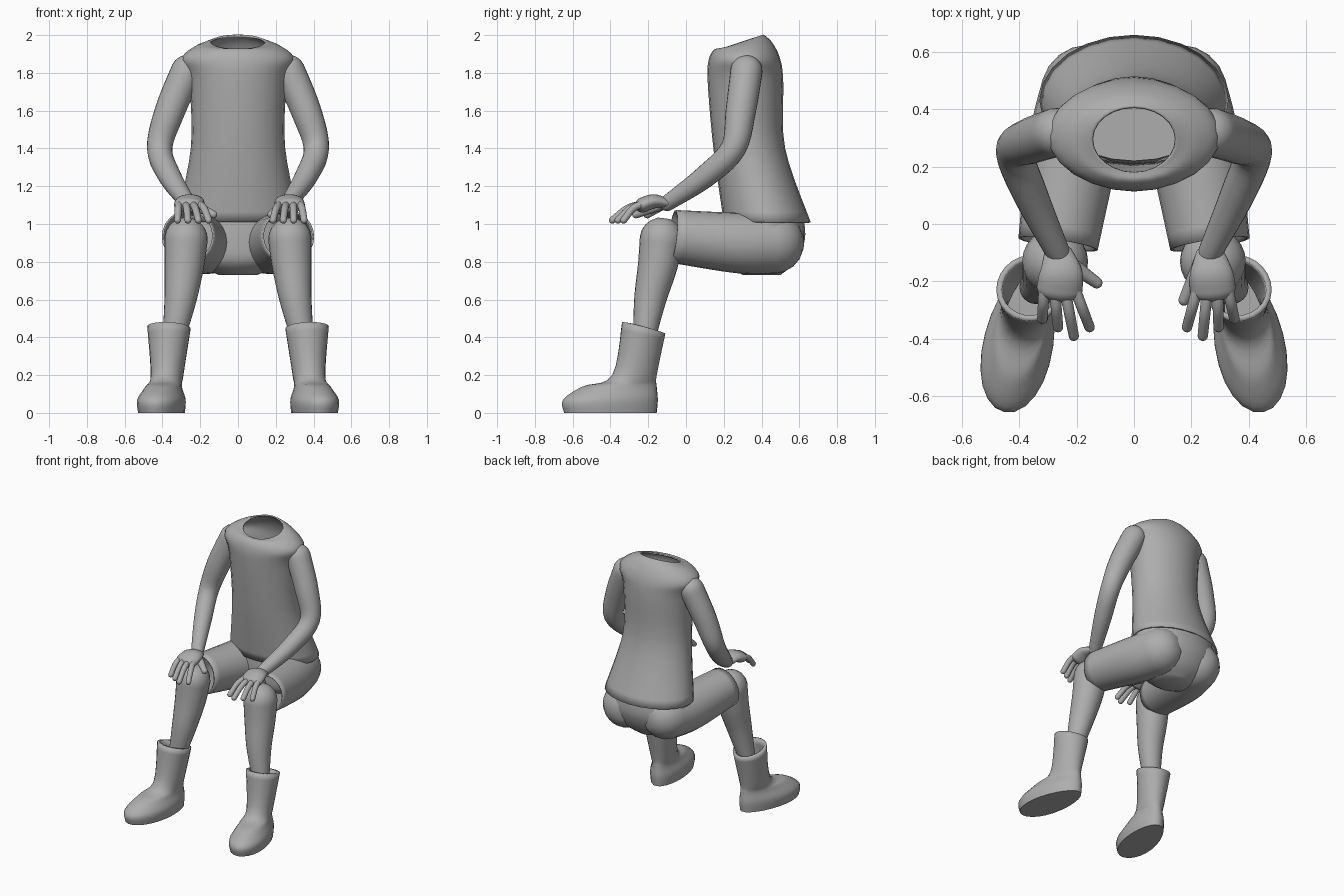
import bpy
from math import sin, cos, pi
from mathutils import Vector, Matrix

cube = bpy.data.objects.get("Cube")
if cube:
    bpy.data.objects.remove(cube)

grey = bpy.data.materials.new("plain_grey")
grey.use_nodes = True
colour = (.42, .42, .42, 1)
grey.diffuse_color = colour
grey.node_tree.nodes["Principled BSDF"].inputs["Base Color"].default_value = colour

SIDES = 24
STEPS = 5
CIRCLE = [(cos(2 * pi * j / SIDES), sin(2 * pi * j / SIDES)) for j in range(SIDES)]


def spline(rows):
    """Pass a smooth curve through rows of values."""
    rows = [Vector(row) for row in rows]
    rows = [rows[0], *rows, rows[-1]]
    result = []
    for before, start, end, after in zip(rows, rows[1:], rows[2:], rows[3:]):
        leave, arrive = (end - before) / 2, (after - start) / 2
        for step in range(STEPS):
            t = step / STEPS
            ease = t * t * (3 - 2 * t)
            result.append(start.lerp(end, ease) + leave * (t * (1 - t) ** 2)
                          - arrive * (t * t * (1 - t)))
    return result + [rows[-1]]


def skin(name, rings, close_start=True, close_end=True, wall=0):
    """Join rings of points into one surface, with an optional wall thickness."""
    verts = [point for ring in rings for point in ring]
    faces = []
    for i in range(0, len(verts) - SIDES, SIDES):
        for j in range(SIDES):
            k = (j + 1) % SIDES
            faces.append((i + j, i + k, i + SIDES + k, i + SIDES + j))
    if close_start:
        faces.append(tuple(reversed(range(SIDES))))
    if close_end:
        faces.append(tuple(range(len(verts) - SIDES, len(verts))))
    mesh = bpy.data.meshes.new(name)
    mesh.from_pydata(verts, [], faces)
    mesh.materials.append(grey)
    mesh.polygons.foreach_set("use_smooth", [True] * len(faces))
    mesh.set_sharp_from_angle(angle=pi / 4)
    obj = bpy.data.objects.new(name, mesh)
    bpy.context.collection.objects.link(obj)
    if wall:
        shell = obj.modifiers.new("wall", "SOLIDIFY")
        shell.thickness = wall
        shell.offset = -1


def tube(name, joints, side, flat=1, open_end=False, wall=0):
    """Round limb through joints of (x, y, z, radius), with domed ends."""
    path = spline(joints)
    spots = [Vector((p[0] * side, p[1], p[2])) for p in path]
    rings = []

    def add_ring(spot, along, radius):
        across = Vector((1, 0, 0))
        across = (across - along * across.dot(along)).normalized()
        up = along.cross(across) * flat
        rings.append([spot + (across * c + up * s) * radius for c, s in CIRCLE])

    last = len(path) - 1
    dome = [pi / 2 * k / STEPS for k in range(1, STEPS)]
    for i, spot in enumerate(spots):
        along = (spots[min(i + 1, last)] - spots[max(i - 1, 0)]).normalized()
        radius = path[i][3]
        if i == 0:
            for a in reversed(dome):
                add_ring(spot - along * radius * flat * sin(a), along, radius * cos(a))
        add_ring(spot, along, radius)
        if i == last and not open_end:
            for a in dome:
                add_ring(spot + along * radius * flat * sin(a), along, radius * cos(a))
    skin(name, rings, close_end=not open_end, wall=wall)


def level(z, y, wide, deep, tilt=0):
    return z, y, wide, deep, tilt


def stack(name, levels, taper=0, place=Matrix(), **options):
    """Body of level ovals; taper narrows the back, tilt lifts the back."""
    rings = []
    for z, y, wide, deep, tilt in spline(levels):
        rings.append([place @ Vector((wide * c * (1 - taper * deep * s),
                                      y + deep * s, z + tilt * deep * s))
                      for c, s in CIRCLE])
    skin(name, rings, **options)


# Shirt, open at the hem and neck
hem = level(z=1.01, y=.43, wide=.33, deep=.23)
waist = level(z=1.4, y=.335, wide=.25, deep=.19)
chest = level(z=1.75, y=.315, wide=.26, deep=.2)
shoulders = level(z=1.87, y=.31, wide=.3, deep=.19)
collar = level(z=1.94, y=.305, wide=.23, deep=.155, tilt=.1)
neckline = level(z=1.965, y=.295, wide=.145, deep=.115, tilt=.33)
stack("shirt", [hem, waist, chest, shoulders, collar, neckline],
      close_start=False, close_end=False, wall=.01)

# Seat of the shorts
stack("shorts_seat", [
    level(z=.73, y=.4, wide=.1, deep=.1),
    level(z=.8, y=.4, wide=.26, deep=.18),
    level(z=.92, y=.42, wide=.315, deep=.21),
    level(z=1.05, y=.42, wide=.3, deep=.2),
])

for side, label in ((1, "left"), (-1, "right")):
    # Shorts leg with an open cuff
    buttock = (.16, .46, .9, .165)
    thigh = (.21, .27, .9, .16)
    cuff = (.265, -.07, .935, .14)
    tube(label + "_shorts_leg", [buttock, thigh, cuff], side, open_end=True, wall=.01)

    # Knee and shin
    knee = (.275, -.13, .92, .115)
    calf = (.285, -.15, .78, .105)
    shin = (.305, -.19, .6, .085)
    ankle = (.34, -.22, .4, .06)
    tube(label + "_shin", [knee, calf, shin, ankle], side)

    # Boot with a flat sole and an open, tilted top
    stack(label + "_boot", [
        level(z=0, y=0, wide=.115, deep=.25),
        level(z=.07, y=0, wide=.12, deep=.256),
        level(z=.14, y=.05, wide=.09, deep=.2),
        level(z=.2, y=.13, wide=.085, deep=.12),
        level(z=.45, y=.18, wide=.115, deep=.115, tilt=-.27),
    ], taper=.5, close_end=False, wall=.02,
        place=Matrix.Translation((side * .4, -.4, 0)) @ Matrix.Rotation(side * .2, 4, "Z"))

    # Arm
    shoulder = (.27, .32, 1.81, .085)
    upper_arm = (.36, .29, 1.6, .08)
    elbow = (.415, .25, 1.4, .067)
    forearm = (.36, .1, 1.25, .06)
    wrist = (.265, -.1, 1.11, .042)
    tube(label + "_arm", [shoulder, upper_arm, elbow, forearm, wrist], side)

    # Palm; the right hand turns a little further inward
    turn = 0 if side > 0 else -.03
    heel = (.265, -.1, 1.11, .05)
    palm = (.27 + turn / 2, -.17, 1.12, .075)
    knuckles = (.275 + turn / 2, -.23, 1.1, .08)
    tube(label + "_palm", [heel, palm, knuckles], side, flat=.5)

    # Fingers fan out and droop over the knee
    for k in range(4):
        base = Vector((.22 + turn / 2 + .036 * k, -.23, 1.105, .02))
        tip = Vector((.185 + turn + .055 * k, -.39 + .03 * abs(k - 1), 1.02, .018))
        bend = base.lerp(tip, .5) + Vector((0, 0, .02, 0))
        tube(f"{label}_finger_{k + 1}", [base, bend, tip], side)

    # Thumb
    root = Vector((.235, -.13, 1.1, .028))
    tip = Vector((.175 + turn * 1.5, -.265 - turn * 2, 1.05, .02))
    tube(label + "_thumb", [root, root.lerp(tip, .5), tip], side)
